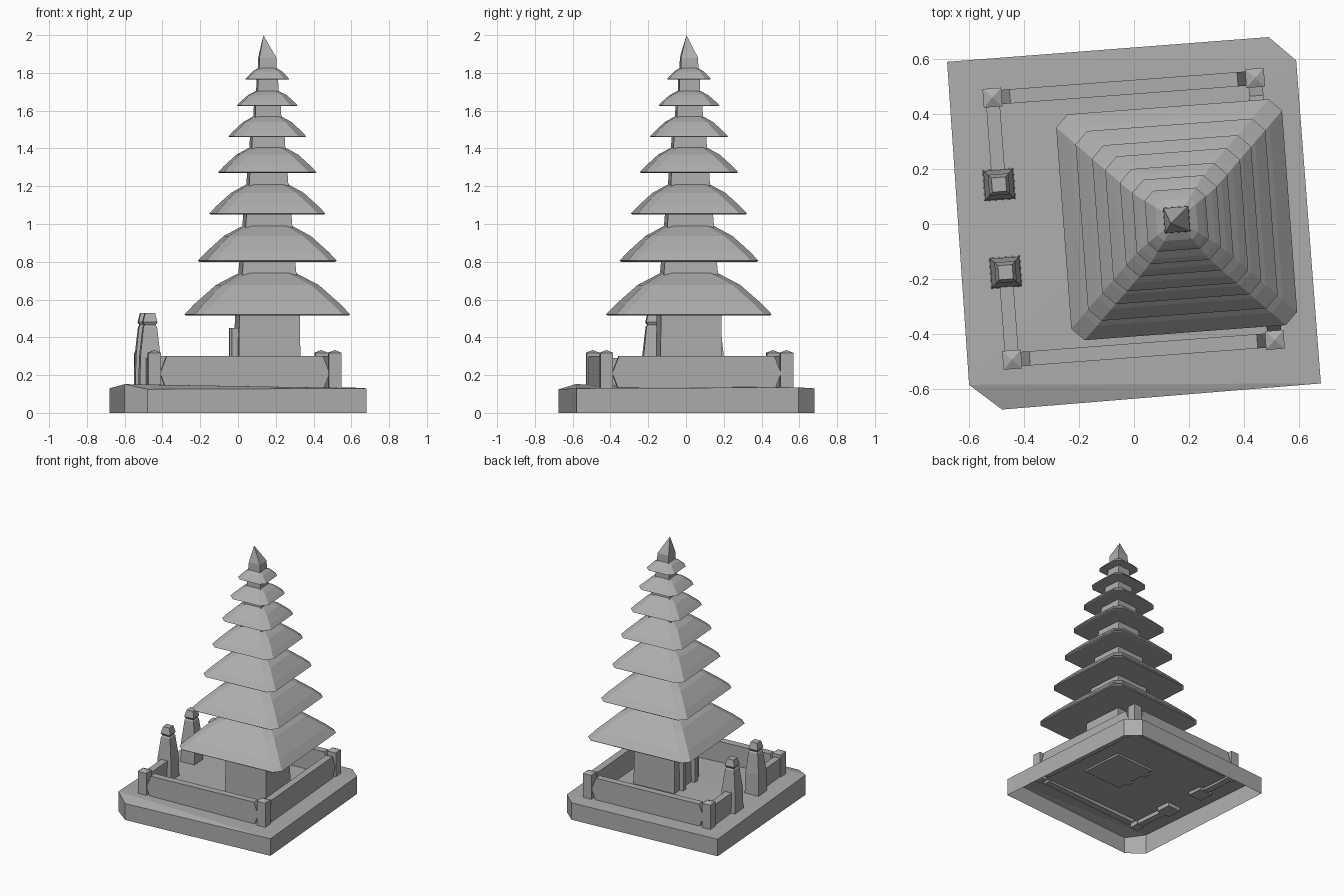
import bpy
import bmesh
from math import radians
from mathutils import Matrix, Vector

cube = bpy.data.objects.get("Cube")
if cube:
    bpy.data.objects.remove(cube)

stone = bpy.data.materials.new("grey_stone")
stone.use_nodes = True
GREY = (0.42, 0.42, 0.42, 1)
stone.diffuse_color = GREY
stone.node_tree.nodes["Principled BSDF"].inputs["Base Color"].default_value = GREY

TURN = Matrix.Rotation(radians(4.3), 4, "Z")


def finish(name, bm, turn=True):
    """Turn the mesh with the site plan and link it as an object."""
    bmesh.ops.recalc_face_normals(bm, faces=bm.faces)
    if turn:
        bm.transform(TURN)
    mesh = bpy.data.meshes.new(name)
    bm.to_mesh(mesh)
    bm.free()
    mesh.materials.append(stone)
    ob = bpy.data.objects.new(name, mesh)
    bpy.context.collection.objects.link(ob)
    return ob


def ring(hx, hy, cut):
    """Rectangle outline, with cut corners if cut is above zero."""
    pts = []
    for sx, sy in ((1, 1), (-1, 1), (-1, -1), (1, -1)):
        if cut:
            pair = [(sx * hx, sy * (hy - cut)), (sx * (hx - cut), sy * hy)]
            pts += pair if sx == sy else pair[::-1]
        else:
            pts.append((sx * hx, sy * hy))
    return pts


def loft(name, centre, sections, cut=0.0, tip=None):
    """Stack of (half x, half y, z) outlines, closed by caps or by a tip."""
    bm = bmesh.new()
    cx, cy = centre
    rings = []
    for hx, hy, z in sections:
        c = min(cut, 0.3 * hx)
        rings.append([bm.verts.new((cx + x, cy + y, z)) for x, y in ring(hx, hy, c)])
    n = len(rings[0])
    for low, high in zip(rings, rings[1:]):
        for i in range(n):
            bm.faces.new((low[i], low[(i + 1) % n], high[(i + 1) % n], high[i]))
    bm.faces.new(rings[0])
    if tip:
        top = bm.verts.new((cx + tip[0], cy + tip[1], tip[2]))
        for i in range(n):
            bm.faces.new((rings[-1][i], rings[-1][(i + 1) % n], top))
    else:
        bm.faces.new(rings[-1])
    return finish(name, bm)


def wall(name, start, end, half, low, high, point=0.0):
    """Wall between two plan points; point pushes out the middle of its ends."""
    bm = bmesh.new()
    a, b = Vector((*start, 0)), Vector((*end, 0))
    along = (b - a).normalized()
    side = Vector((-along.y, along.x, 0)) * half
    outline = [(0, low), (-point, (low + high) / 2), (0, high)]
    loops = []
    for s in (-1, 1):
        near = [a + along * (o + point) + side * s + Vector((0, 0, z)) for o, z in outline]
        far = [b - along * (o + point) + side * s + Vector((0, 0, z)) for o, z in outline]
        loops.append([bm.verts.new(p) for p in near + far[::-1]])
        bm.faces.new(loops[-1])
    for i in range(6):
        j = (i + 1) % 6
        bm.faces.new((loops[0][i], loops[0][j], loops[1][j], loops[1][i]))
    return finish(name, bm)


# Open-bottomed platform with two cut corners, one slightly raised
plan = [(-0.60, -0.585, 0.152), (-0.48, -0.675, 0.125), (0.68, -0.58, 0.13),
        (0.59, 0.595, 0.135), (0.49, 0.68, 0.13), (-0.68, 0.59, 0.13)]
bm = bmesh.new()
upper = [bm.verts.new(p) for p in plan]
lower = [bm.verts.new((x, y, 0)) for x, y, z in plan]
for i in range(6):
    j = (i + 1) % 6
    bm.faces.new((lower[i], lower[j], upper[j], upper[i]))
for a, b, c in ((0, 1, 2), (0, 2, 3), (0, 3, 5), (3, 4, 5)):
    bm.faces.new((upper[a], upper[b], upper[c]))
finish("platform", bm, turn=False)

# Tower body and door jambs on the entrance side
TOWER = (0.156, 0.004)
loft("tower_body", TOWER, [(0.166, 0.166, 0.125), (0.16, 0.16, 0.53)])
for label, s in (("left", 1), ("right", -1)):
    loft(f"{label}_door_jamb", (-0.02, TOWER[1] + s * 0.08),
         [(0.02, 0.02, 0.125), (0.02, 0.02, 0.45)])

# Tiered roofs: eave half width, eave height, top half width, top height
tiers = [(0.412, 0.515, 0.145, 0.74), (0.346, 0.80, 0.125, 0.99),
         (0.290, 1.05, 0.105, 1.21), (0.246, 1.27, 0.09, 1.405),
         (0.196, 1.46, 0.07, 1.57), (0.154, 1.625, 0.056, 1.705),
         (0.111, 1.765, 0.047, 1.825)]
curve = [(1, 0.03), (0.82, 0.27), (0.42, 0.72), (0, 1)]
for n, (eave, z0, top, z1) in enumerate(tiers, 1):
    sections = [(eave - 0.008, eave - 0.008, z0)]
    for out, up in curve:
        h = top + (eave - top) * out
        sections.append((h, h, z0 + (z1 - z0) * up))
    loft(f"roof_{n}", TOWER, sections, cut=0.045)
    if n < len(tiers):
        above = tiers[n][1]
        loft(f"neck_{n}", TOWER, [(top, top, z1 - 0.02), (top * 0.94, top * 0.94, above + 0.02)])

# Spire
loft("spire", TOWER, [(0.047, 0.047, 1.81), (0.045, 0.045, 1.88)], tip=(-0.022, -0.012, 2.0))

# Corner posts with low pointed caps
X, BACK, FRONT, MID = 0.479, 0.497, -0.459, 0.02
for label, x, y in (("back_left", X, BACK), ("back_right", -X, BACK),
                    ("front_left", X, FRONT), ("front_right", -X, FRONT)):
    loft(f"{label}_post", (x, y), [(0.034, 0.034, 0.115), (0.034, 0.034, 0.318)],
         tip=(0, 0, 0.333))

# Long walls with pointed ends
wall("back_wall", (-0.45, BACK), (0.45, BACK), 0.026, 0.12, 0.3, 0.035)
wall("front_wall", (-0.45, FRONT), (0.45, FRONT), 0.026, 0.12, 0.3, 0.035)
wall("left_wall", (X, FRONT + 0.03), (X, BACK - 0.03), 0.026, 0.12, 0.3, 0.035)

# Entrance: two tapered gate pillars joined to the corners by short walls
gate = [(0.057, 0.115), (0.053, 0.3), (0.036, 0.455), (0.029, 0.465),
        (0.038, 0.48), (0.026, 0.53)]
for label, s, corner in (("back", 1, BACK), ("front", -1, FRONT)):
    y = MID + s * 0.16
    loft(f"{label}_gate_pillar", (-X, y), [(h, h, z) for h, z in gate])
    wall(f"{label}_gate_wall", (-X, y), (-X, corner), 0.025, 0.12, 0.29)
